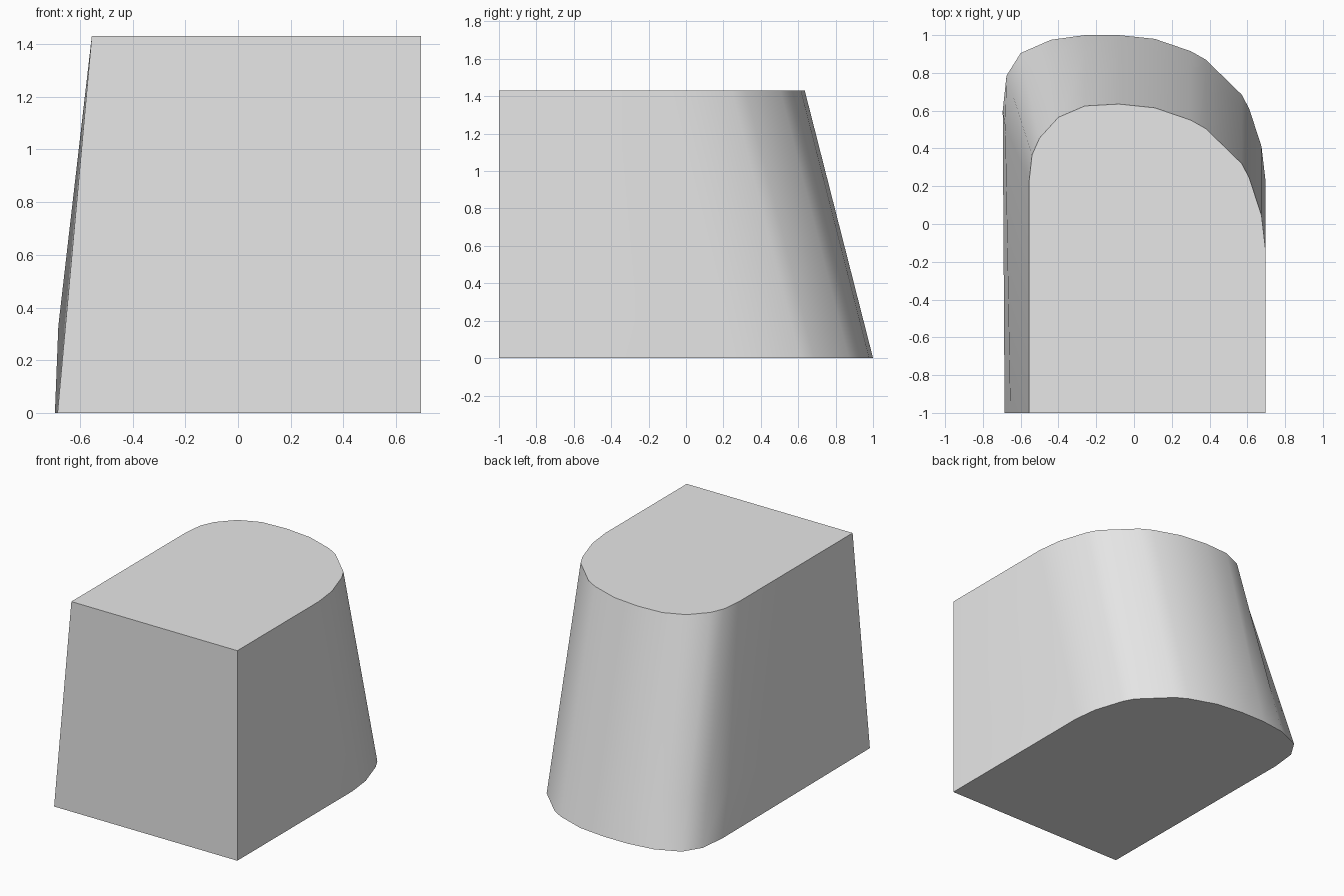
import bpy
import bmesh
import math

HEIGHT = 1.43
LEAN = 0.365      # how far the rounded back slopes inward by the top
BULGE_Z = 0.33    # height of the slight bulge in the right wall

default_cube = bpy.data.objects.get("Cube")
if default_cube:
    bpy.data.objects.remove(default_cube, do_unlink=True)

# Outline points that keep their x while the back leans forward
back_curve = [(0.695, 0.24), (0.675, 0.41), (0.61, 0.61), (0.57, 0.685),
              (0.38, 0.87), (0.30, 0.915), (0.11, 0.98), (-0.08, 1.0)]
# Tighter corner and right wall, which taper in both directions
low_corner = [(-0.26, 1.0), (-0.44, 0.975), (-0.6, 0.905),
              (-0.675, 0.785), (-0.695, 0.6)]
high_corner = [(-0.26, 0.625), (-0.40, 0.565), (-0.50, 0.455),
               (-0.54, 0.365), (-0.555, 0.23)]

front_right_low, front_right_high = (-0.685, -1), (-0.555, -1)
front_left = (0.695, -1)

low = [front_right_low, front_left] + back_curve + low_corner
high = ([front_right_high, front_left]
        + [(x, y - LEAN) for x, y in back_curve] + high_corner)

# Intermediate outline, pushed out a little where the right wall starts to curve
t = BULGE_Z / HEIGHT
middle = [(a[0] + (b[0] - a[0]) * t, a[1] + (b[1] - a[1]) * t)
          for a, b in zip(low, high)]
middle[-1] = (-0.682, middle[-1][1])


def loft(name, sections, material):
    """Skin a stack of matching outlines and cap both ends."""
    bm = bmesh.new()
    rings = [[bm.verts.new((x, y, z)) for x, y in outline]
             for outline, z in sections]
    count = len(rings[0])
    for lower, upper in zip(rings, rings[1:]):
        for i in range(count):
            j = (i + 1) % count
            bm.faces.new((lower[i], lower[j], upper[j], upper[i]))
    bm.faces.new(list(reversed(rings[0])))
    bm.faces.new(rings[-1])
    bmesh.ops.recalc_face_normals(bm, faces=bm.faces[:])
    mesh = bpy.data.meshes.new(name)
    bm.to_mesh(mesh)
    bm.free()
    mesh.materials.append(material)
    obj = bpy.data.objects.new(name, mesh)
    bpy.context.collection.objects.link(obj)
    return obj


# Single plain grey
grey = bpy.data.materials.new("light_grey")
grey.use_nodes = True
colour = (0.8, 0.8, 0.8, 1)
grey.diffuse_color = colour
for node in grey.node_tree.nodes:
    if node.type == "BSDF_PRINCIPLED":
        node.inputs["Base Color"].default_value = colour

# Tapered block with a rounded back
block = loft("tapered_block",
             [(low, 0), (middle, BULGE_Z), (high, HEIGHT)], grey)

bpy.ops.object.select_all(action="DESELECT")
block.select_set(True)
bpy.context.view_layer.objects.active = block
bpy.ops.object.shade_smooth_by_angle(angle=math.radians(40))
